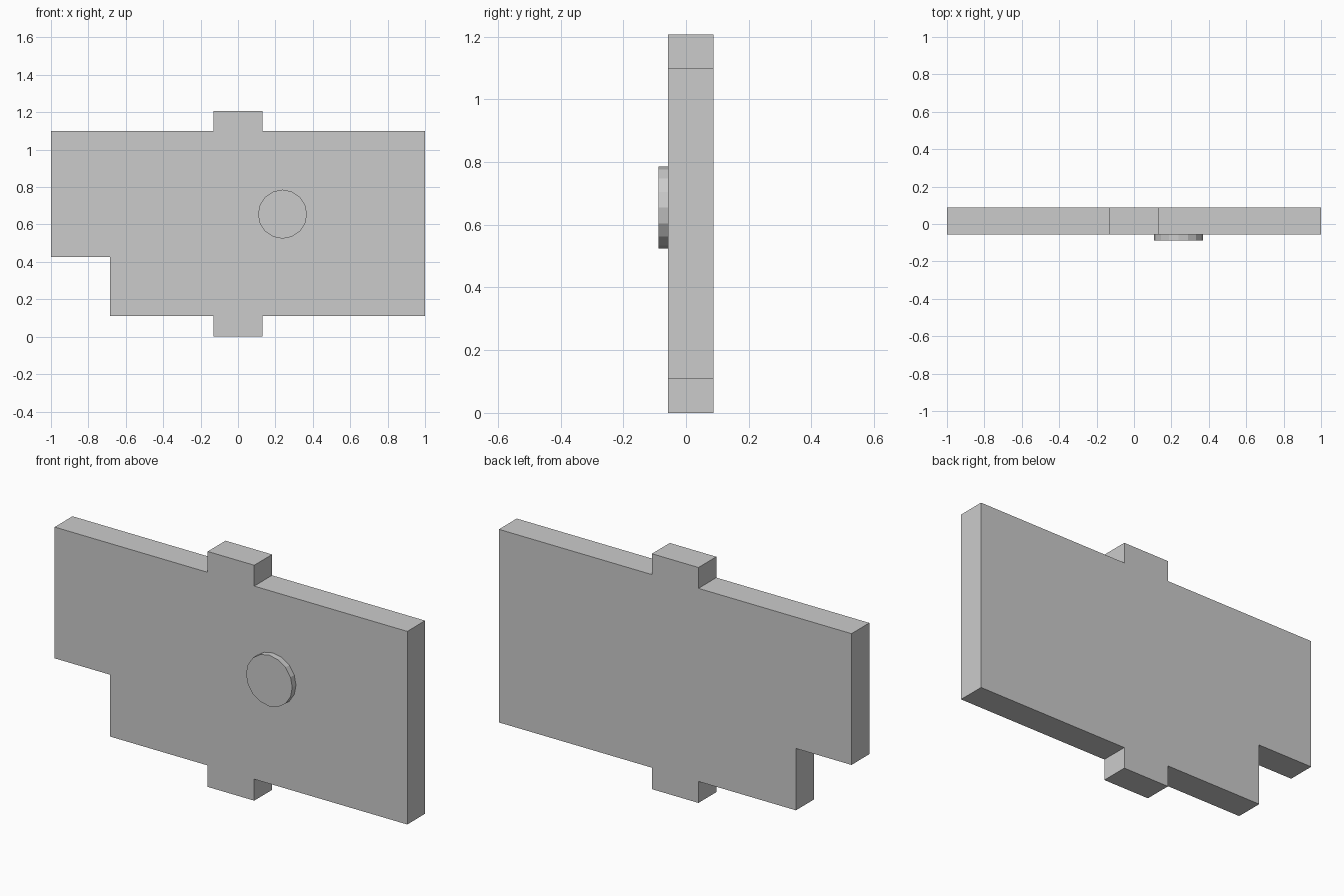
import bpy, bmesh, math
from mathutils import Vector

if "Cube" in bpy.data.objects:
    bpy.data.objects.remove(bpy.data.objects["Cube"])


def extrude_profile(name, points, y_front, y_back):
    """Extrude an x/z outline from y_front to y_back."""
    bm = bmesh.new()
    face = bm.faces.new([bm.verts.new((x, y_front, z)) for x, z in points])
    result = bmesh.ops.extrude_face_region(bm, geom=[face], use_keep_orig=True)
    moved = [g for g in result["geom"] if isinstance(g, bmesh.types.BMVert)]
    bmesh.ops.translate(bm, verts=moved, vec=Vector((0, y_back - y_front, 0)))
    bmesh.ops.recalc_face_normals(bm, faces=bm.faces)
    mesh = bpy.data.meshes.new(name)
    bm.to_mesh(mesh)
    bm.free()
    obj = bpy.data.objects.new(name, mesh)
    bpy.context.collection.objects.link(obj)
    return obj


FRONT, BACK = -0.057, 0.0875
TAB = 0.132            # half width of the tabs
LOW, HIGH = 0.11, 1.10  # panel edges
TOP = 1.207            # top of the upper tab

# Panel with hinge tabs and a notched lower corner
outline = [
    (-0.685, LOW), (-TAB, LOW), (-TAB, 0), (TAB, 0), (TAB, LOW), (1, LOW),
    (1, HIGH), (TAB, HIGH), (TAB, TOP), (-TAB, TOP), (-TAB, HIGH), (-1, HIGH),
    (-1, 0.427), (-0.685, 0.427),
]
extrude_profile("panel", outline, FRONT, BACK)

# Round button raised on the front
sides, radius = 16, 0.131
circle = [(0.238 + radius * math.cos(2 * math.pi * i / sides),
           0.655 + radius * math.sin(2 * math.pi * i / sides)) for i in range(sides)]
extrude_profile("button", circle, -0.0875, FRONT)
